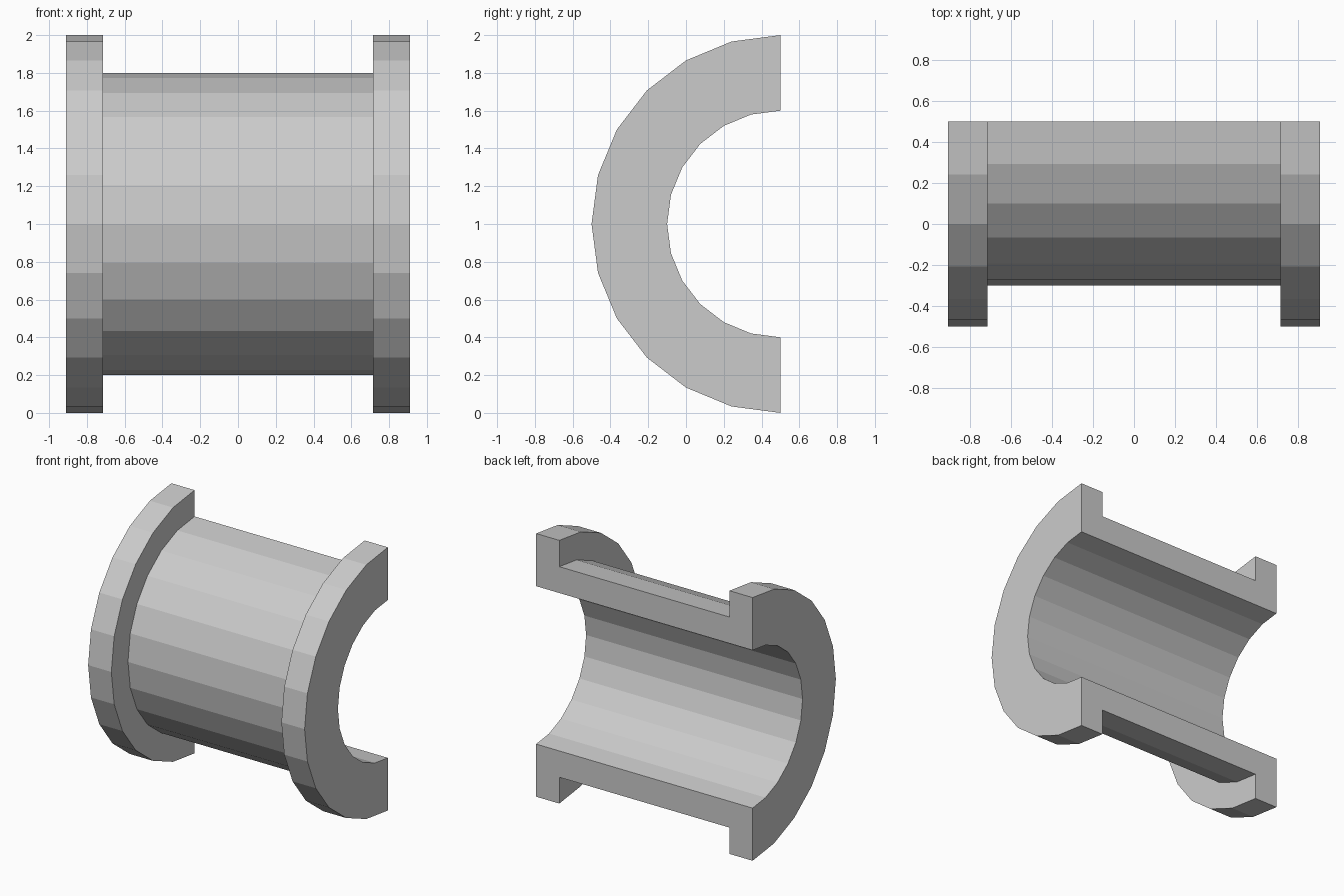
import bpy, bmesh, math
from mathutils import Vector

if "Cube" in bpy.data.objects:
    bpy.data.objects.remove(bpy.data.objects["Cube"])

# Sizes: half length, flange inner face, and the three radii
END, STEP = 0.91, 0.715
BORE, BARREL, FLANGE = 0.6, 0.8, 1.0
SEGMENTS = 12
CENTRE = Vector((0, 0.5, 1))

# Flanged wall section as (x, radius), right half mirrored to the left
right = [(END, BORE), (END, FLANGE), (STEP, FLANGE), (STEP, BARREL)]
profile = right + [(-x, r) for x, r in reversed(right)]

# Sweep the section half a turn round the bore axis, front side
bm = bmesh.new()
rings = []
for i in range(SEGMENTS + 1):
    a = math.pi * i / SEGMENTS
    rings.append([bm.verts.new(CENTRE + Vector((x, -r * math.sin(a), r * math.cos(a))))
                  for x, r in profile])

n = len(profile)
for a, b in zip(rings, rings[1:]):
    for j in range(n):
        k = (j + 1) % n
        bm.faces.new((a[j], a[k], b[k], b[j]))

# Flat cut faces at the split plane
bm.faces.new(rings[0])
bm.faces.new(rings[-1])
bmesh.ops.recalc_face_normals(bm, faces=bm.faces)

mesh = bpy.data.meshes.new("half_flanged_bushing")
bm.to_mesh(mesh)
bm.free()
bpy.context.collection.objects.link(bpy.data.objects.new("half_flanged_bushing", mesh))
